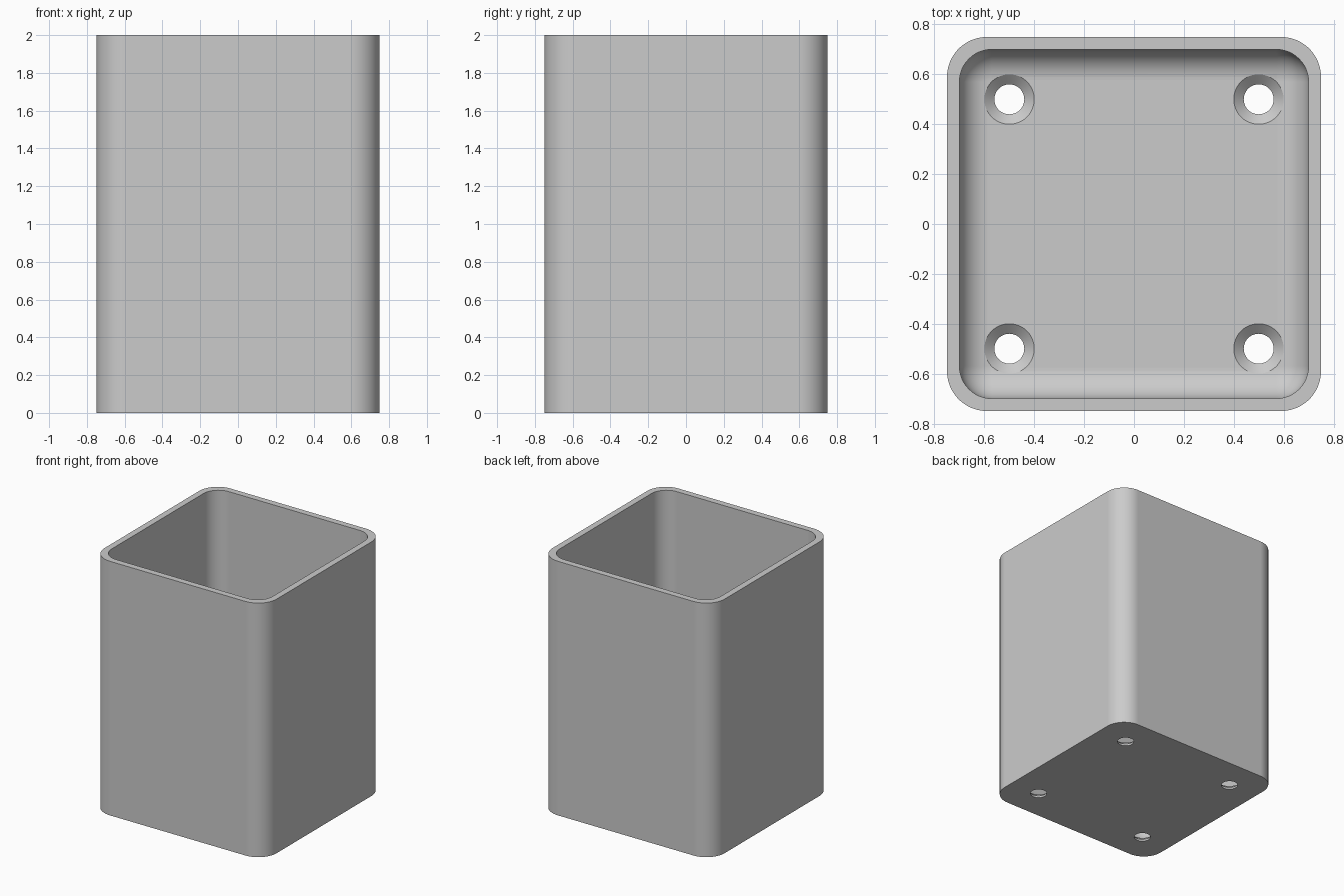
import bpy
import bmesh
from math import sin, cos, pi

if "Cube" in bpy.data.objects:
    bpy.data.objects.remove(bpy.data.objects["Cube"], do_unlink=True)

HALF, HEIGHT, WALL, FLOOR = 0.75, 2.0, 0.05, 0.05
OUTER_R, INNER_R, FILLET = 0.16, 0.13, 0.125
HOLE, SINK = 0.06, 0.1

grey = bpy.data.materials.new("light grey")
grey.use_nodes = True
grey.diffuse_color = (0.6, 0.6, 0.6, 1)
grey.node_tree.nodes["Principled BSDF"].inputs["Base Color"].default_value = (0.6, 0.6, 0.6, 1)


def rounded_square(half, radius, z, steps=12):
    pts = []
    for corner, (sx, sy) in enumerate([(1, 1), (-1, 1), (-1, -1), (1, -1)]):
        for i in range(steps + 1):
            a = (corner + i / steps) * pi / 2
            pts.append((sx * (half - radius) + radius * cos(a),
                        sy * (half - radius) + radius * sin(a), z))
    return pts


def circle(x, y, radius, z, steps=48):
    return [(x + radius * cos(2 * pi * i / steps),
             y + radius * sin(2 * pi * i / steps), z) for i in range(steps)]


def loft(name, rings):
    """Closed solid skinned through a list of equal-length rings."""
    bm = bmesh.new()
    loops = [[bm.verts.new(p) for p in ring] for ring in rings]
    for low, high in zip(loops, loops[1:]):
        for i in range(len(low)):
            j = (i + 1) % len(low)
            bm.faces.new((low[i], low[j], high[j], high[i]))
    bm.faces.new(loops[0][::-1])
    bm.faces.new(loops[-1])
    bmesh.ops.recalc_face_normals(bm, faces=bm.faces[:])
    mesh = bpy.data.meshes.new(name)
    bm.to_mesh(mesh)
    bm.free()
    mesh.materials.append(grey)
    obj = bpy.data.objects.new(name, mesh)
    bpy.context.collection.objects.link(obj)
    return obj


# Box: outer wall, rim, inner wall, then a fillet down to the floor
inner = HALF - WALL
rings = [rounded_square(HALF, OUTER_R, 0), rounded_square(HALF, OUTER_R, HEIGHT),
         rounded_square(inner, INNER_R, HEIGHT)]
for k in range(13):
    a = k / 12 * pi / 2
    inset = FILLET * (1 - cos(a))
    rings.append(rounded_square(inner - inset, INNER_R - inset,
                                FLOOR + FILLET * (1 - sin(a))))
box = loft("open_box", rings)
bpy.context.view_layer.objects.active = box
box.select_set(True)

# Four countersunk screw holes through the floor
for x in (-0.5, 0.5):
    for y in (-0.5, 0.5):
        cutter = loft("hole_cutter", [circle(x, y, HOLE, -0.1), circle(x, y, HOLE, 0.015),
                                      circle(x, y, SINK, FLOOR), circle(x, y, SINK, 0.2)])
        cutter.hide_render = True
        cut = box.modifiers.new("screw_hole", "BOOLEAN")
        cut.operation = "DIFFERENCE"
        cut.solver = "EXACT"
        cut.object = cutter
        bpy.ops.object.modifier_apply(modifier=cut.name)
        bpy.data.objects.remove(cutter, do_unlink=True)

# Smooth corners with flat walls
bpy.ops.object.shade_smooth_by_angle(angle=pi / 6)
weighted = box.modifiers.new("flat_walls", "WEIGHTED_NORMAL")
weighted.keep_sharp = True
